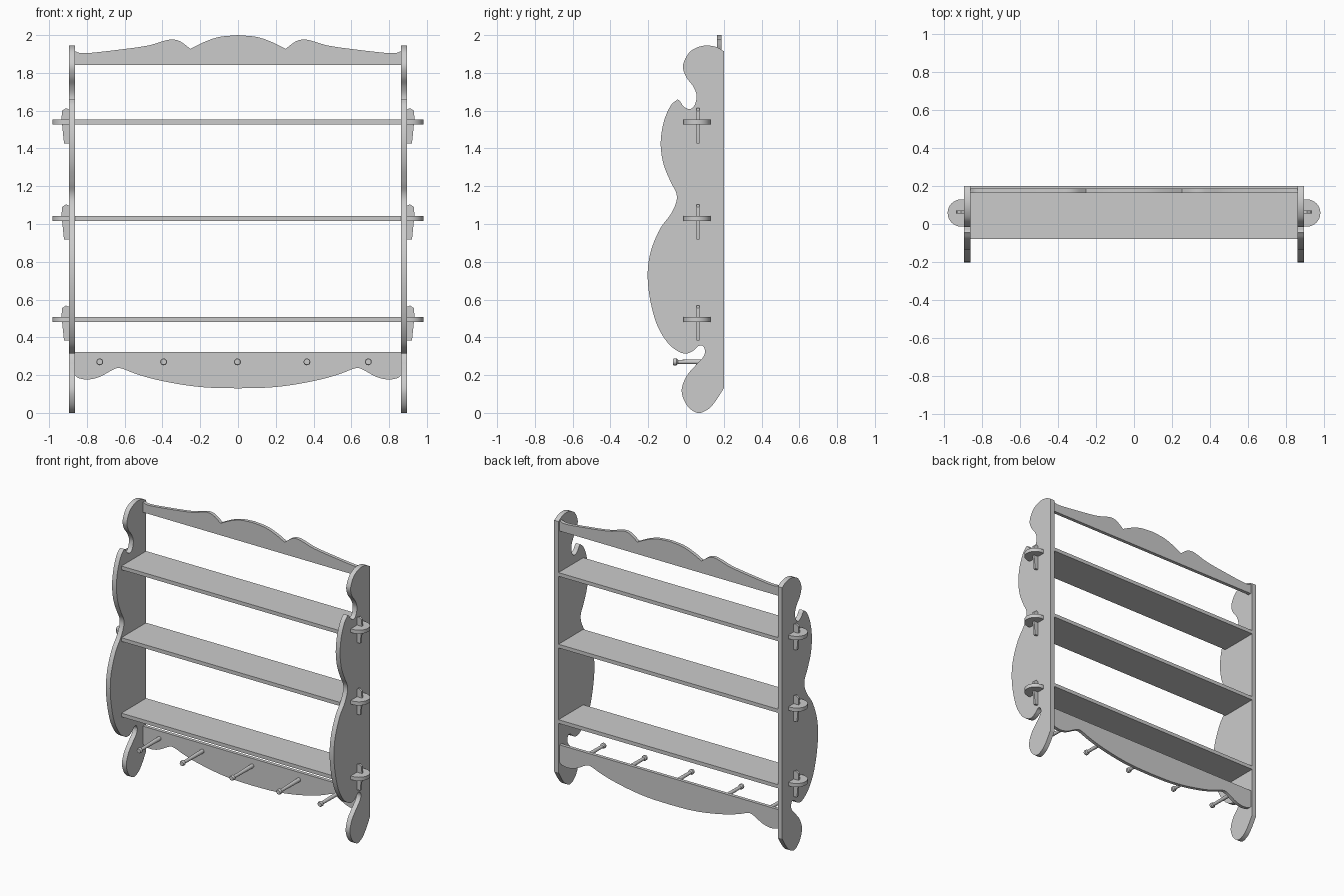
import bpy, bmesh, math
from mathutils import Vector

if "Cube" in bpy.data.objects:
    bpy.data.objects.remove(bpy.data.objects["Cube"])


def spline(pts, n=6):
    """Smooth Catmull-Rom curve through 2D points."""
    p = [Vector(q) for q in pts]
    p = [2 * p[0] - p[1]] + p + [2 * p[-1] - p[-2]]
    out = []
    for a, b, c, d in zip(p, p[1:], p[2:], p[3:]):
        for i in range(n):
            t = i / n
            out.append(0.5 * (2 * b + (c - a) * t + (2 * a - 5 * b + 4 * c - d) * t * t
                              + (3 * b - a - 3 * c + d) * t ** 3))
    return out + [p[-2]]


def finish(name, bm):
    bmesh.ops.remove_doubles(bm, verts=bm.verts, dist=1e-5)
    bmesh.ops.recalc_face_normals(bm, faces=bm.faces)
    me = bpy.data.meshes.new(name)
    bm.to_mesh(me)
    bm.free()
    ob = bpy.data.objects.new(name, me)
    bpy.context.collection.objects.link(ob)
    bpy.ops.object.select_all(action='DESELECT')
    ob.select_set(True)
    bpy.context.view_layer.objects.active = ob
    bpy.ops.object.shade_smooth_by_angle(angle=math.radians(30))
    return ob


def prism(name, outline, axis, lo, hi):
    """Extrude a 2D outline along axis 0, 1 or 2 from lo to hi."""
    def at(q, d):
        v = list(q)
        v.insert(axis, d)
        return v
    bm = bmesh.new()
    face = bm.faces.new([bm.verts.new(at(q, lo)) for q in outline])
    ext = bmesh.ops.extrude_face_region(bm, geom=[face])
    move = [0, 0, 0]
    move[axis] = hi - lo
    bmesh.ops.translate(bm, vec=move, verts=[v for v in ext['geom'] if isinstance(v, bmesh.types.BMVert)])
    return finish(name, bm)


def mirror_x(ob):
    ob.modifiers.new("Mirror", 'MIRROR').use_axis = (True, False, False)


def both_sides(half):
    """Right half (centre to edge) mirrored into a full curve, left to right."""
    return [(-q[0], q[1]) for q in reversed(half)] + [tuple(q) for q in half[1:]]


# Scrolled side panels, outline in (y, z)
crest = spline([(0.2, 1.915), (0.16, 1.937), (0.11, 1.945), (0.06, 1.935), (0.015, 1.905),
                (-0.016, 1.84), (0.0, 1.78), (0.037, 1.73), (0.056, 1.68), (0.046, 1.63),
                (0.02, 1.608), (-0.012, 1.622), (-0.032, 1.65), (-0.045, 1.66)])
belly = spline([(-0.045, 1.66), (-0.082, 1.625), (-0.118, 1.54), (-0.134, 1.43), (-0.12, 1.32),
                (-0.082, 1.225), (-0.052, 1.165), (-0.052, 1.115), (-0.082, 1.05), (-0.14, 0.97),
                (-0.188, 0.85), (-0.203, 0.73), (-0.19, 0.6), (-0.155, 0.47), (-0.1, 0.375),
                (-0.045, 0.328), (0.0, 0.314), (0.04, 0.33), (0.065, 0.353), (0.088, 0.355),
                (0.101, 0.325), (0.087, 0.29), (0.045, 0.245), (0.0, 0.19), (-0.023, 0.115),
                (0.005, 0.04), (0.06, 0.0), (0.115, 0.018), (0.155, 0.06), (0.2, 0.13)])
mirror_x(prism("side_panel", crest + belly[1:], 0, 0.862, 0.896))

# Shelves with rounded through tenons, locked by wedges
end = [(0.865, 0.2), (0.865, 0.13), (0.91, 0.13)]
end += [(0.91 + 0.072 * math.sin(a), 0.058 + 0.072 * math.cos(a))
        for a in (math.pi * i / 16 for i in range(1, 17))]
end += [(0.865, -0.014), (0.865, -0.078)]
board = end + [(-x, y) for x, y in reversed(end)]
for i, z in enumerate((0.494, 1.03, 1.539), 1):
    prism(f"shelf_{i}", board, 2, z - 0.013, z + 0.013)
    wedge = [(0.896, z + 0.068), (0.911, z + 0.074), (0.932, z + 0.06), (0.934, z + 0.013),
             (0.921, z - 0.112), (0.896, z - 0.112)]
    mirror_x(prism(f"wedge_{i}", wedge, 1, 0.056, 0.071))

# Top rail with wavy upper edge
half = spline([(0, 2.0), (0.1, 1.99), (0.18, 1.963), (0.252, 1.927)])
half += spline([(0.252, 1.927), (0.305, 1.966), (0.35, 1.977), (0.4, 1.967), (0.48, 1.944),
                (0.62, 1.924), (0.81, 1.904), (0.865, 1.915)])[1:]
prism("top_rail", both_sides(half) + [(0.865, 1.842), (-0.865, 1.842)], 1, 0.163, 0.187)

# Peg rail with wavy lower edge
half = spline([(0, 0.13), (0.16, 0.134), (0.3, 0.15), (0.45, 0.18), (0.55, 0.21), (0.61, 0.233),
               (0.65, 0.234), (0.73, 0.192), (0.79, 0.177), (0.84, 0.183), (0.865, 0.2)])
prism("peg_rail", both_sides(half) + [(0.865, 0.323), (-0.865, 0.323)], 1, 0.163, 0.187)

# Turned pegs, profile in (radius, y)
profile = [(0, -0.07), (0.015, -0.07), (0.018, -0.065), (0.018, -0.05), (0.011, -0.043),
           (0.012, 0.03), (0.014, 0.12), (0.014, 0.17), (0, 0.17)]
for i, x in enumerate((-0.732, -0.394, -0.003, 0.365, 0.69), 1):
    bm = bmesh.new()
    vs = [bm.verts.new((r, y, 0)) for r, y in profile]
    es = [bm.edges.new(pair) for pair in zip(vs, vs[1:])]
    bmesh.ops.spin(bm, geom=vs + es, cent=(0, 0, 0), axis=(0, 1, 0),
                   angle=2 * math.pi, steps=20, use_merge=True)
    finish(f"peg_{i}", bm).location = (x, 0, 0.27)
